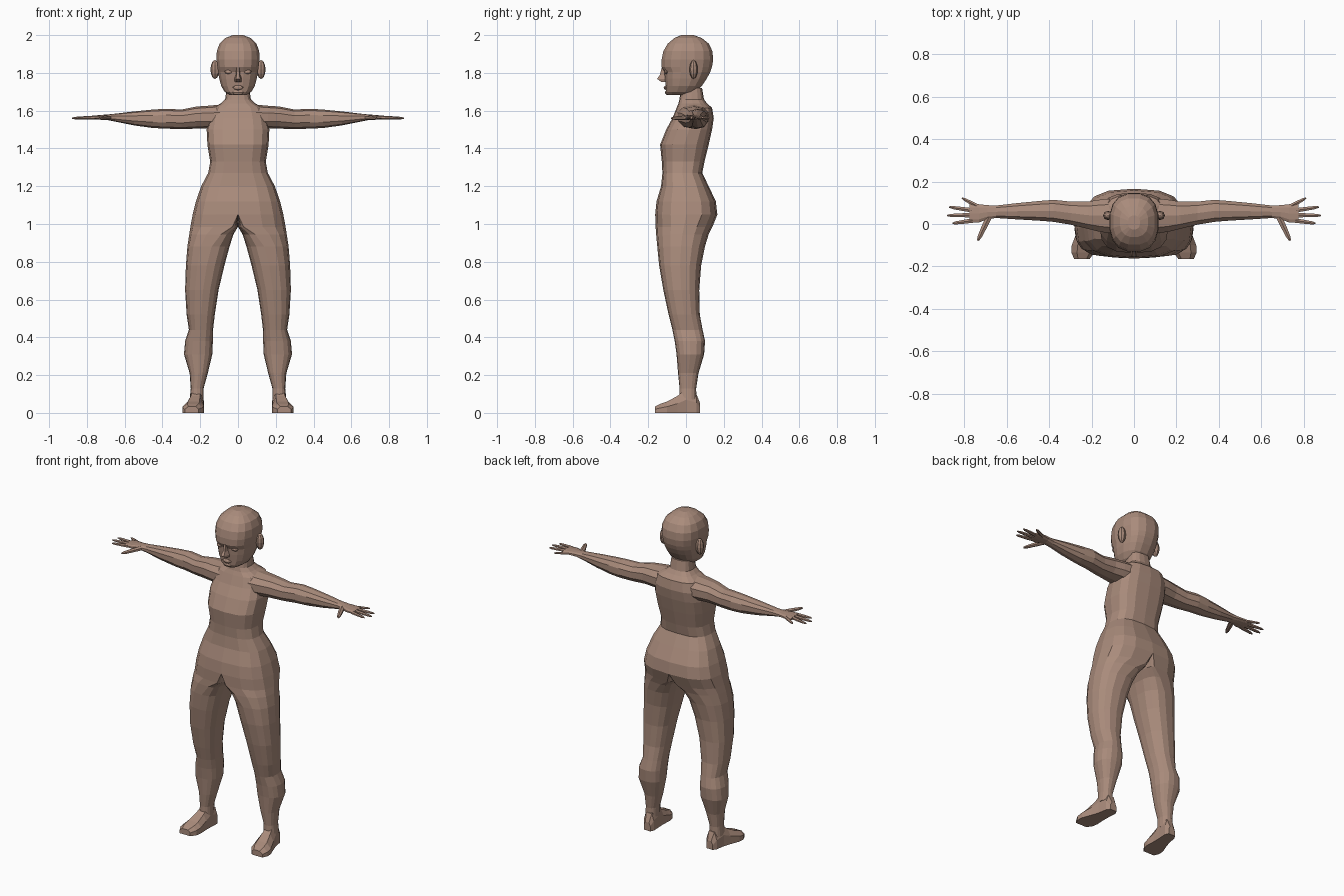
import bpy, bmesh, math
from mathutils import Vector

skin = bpy.data.materials.new("brown skin")
skin.diffuse_color = (0.40, 0.26, 0.20, 1)


def finish(name, bm, mirror=False):
    me = bpy.data.meshes.new(name)
    bm.to_mesh(me)
    bm.free()
    me.materials.append(skin)
    ob = bpy.data.objects.new(name, me)
    bpy.context.collection.objects.link(ob)
    if mirror:
        m = ob.modifiers.new("mirror", 'MIRROR')
        m.use_clip = True
        m.merge_threshold = 0.0005
    return ob


def loft(name, rings, mirror=False, split=False):
    """Skin closed rings of points; split removes the wall on the middle plane."""
    bm = bmesh.new()
    rows = [[bm.verts.new(p) for p in r] for r in rings]
    n = len(rows[0])
    for a, b in zip(rows, rows[1:]):
        for i in range(n):
            j = (i + 1) % n
            bm.faces.new((a[i], a[j], b[j], b[i]))
    bm.faces.new(rows[0])
    bm.faces.new(rows[-1])
    bmesh.ops.recalc_face_normals(bm, faces=bm.faces)
    if split:
        wall = [f for f in bm.faces if all(abs(v.co.x) < 1e-5 for v in f.verts)]
        bmesh.ops.delete(bm, geom=wall, context='FACES')
    return finish(name, bm, mirror)


def p(v, e):
    return 0.0 if abs(v) < 1e-6 else math.copysign(abs(v) ** e, v)


def oval(n, e, u0, u1, v0, v1):
    """Rounded-box outline between the given limits."""
    out = []
    for i in range(n):
        t = 2 * math.pi * (i + 0.5) / n
        out.append(((u0 + u1) / 2 + (u1 - u0) / 2 * p(math.cos(t), e),
                    (v0 + v1) / 2 + (v1 - v0) / 2 * p(math.sin(t), e)))
    return out


def blob(name, loc, scale, mirror=False, seg=8, rows=6):
    bm = bmesh.new()
    bmesh.ops.create_uvsphere(bm, u_segments=seg, v_segments=rows, radius=1)
    for v in bm.verts:
        v.co = Vector(loc) + Vector([a * b for a, b in zip(v.co, scale)])
    return finish(name, bm, mirror)


# Torso and leg: half body, mirrored (z, ring centre x, inner x, outer x, front y, back y)
BODY = [
    (1.72, 0, 0, .060, -.025, .085), (1.66, 0, 0, .068, -.035, .095),
    (1.638, 0, 0, .092, -.04, .112), (1.615, 0, 0, .135, -.05, .138),
    (1.56, 0, 0, .155, -.072, .147), (1.50, 0, 0, .166, -.105, .138),
    (1.42, 0, 0, .162, -.137, .120), (1.33, 0, 0, .147, -.128, .098),
    (1.27, 0, 0, .158, -.125, .086), (1.20, 0, 0, .195, -.132, .120),
    (1.12, 0, 0, .223, -.156, .158), (1.05, 0, 0, .240, -.163, .166),
    (.985, .03, 0, .252, -.161, .140), (.945, .09, .024, .258, -.158, .120),
    (.88, .14, .045, .268, -.152, .100), (.78, .165, .072, .276, -.142, .080),
    (.65, .185, .103, .280, -.120, .070), (.52, .195, .123, .272, -.092, .073),
    (.44, .198, .132, .260, -.072, .088), (.38, .205, .133, .280, -.060, .101),
    (.31, .208, .136, .286, -.050, .096), (.21, .210, .160, .256, -.042, .066),
    (.13, .217, .182, .250, -.034, .054), (.07, .219, .182, .256, -.035, .055),
]


def body_ring(z, cx, xi, xo, yf, yb):
    e = 0.72 if z > 1 else 0.82
    ring = []
    for i in range(16):
        t = -math.pi / 2 + math.pi * i / 8
        c = p(math.cos(t), e)
        x = cx + c * (xo - cx if c > 0 else cx - xi)
        ring.append((x, (yf + yb) / 2 + (yb - yf) / 2 * p(math.sin(t), e), z))
    return ring


loft("body_and_legs", [body_ring(*r) for r in BODY], True, True)

# Feet: (y, centre x, half width, top z)
FOOT = [(.075, .212, .022, .05), (.055, .214, .034, .10), (0, .22, .037, .125),
        (-.045, .228, .044, .09), (-.10, .237, .056, .06),
        (-.135, .241, .054, .048), (-.165, .245, .036, .034)]
loft("foot", [[(cx - w, y, 0), (cx + w, y, 0), (cx + w, y, h * .55),
               (cx + w * .5, y, h), (cx - w * .6, y, h), (cx - w, y, h * .6)]
              for y, cx, w, h in FOOT], True)

# Arms and palms: (x, y limits, z limits)
ARM = [(.09, -.05, .125, 1.50, 1.632), (.16, -.04, .118, 1.505, 1.626),
       (.22, -.025, .108, 1.505, 1.622), (.30, -.005, .108, 1.502, 1.606),
       (.38, .008, .116, 1.505, 1.61), (.45, .014, .11, 1.508, 1.606),
       (.55, .02, .10, 1.522, 1.596), (.65, .027, .088, 1.542, 1.584),
       (.69, .022, .09, 1.55, 1.58), (.73, .005, .095, 1.552, 1.577),
       (.775, .005, .095, 1.555, 1.573)]
loft("arm", [[(x, u, v) for u, v in oval(10, .85, a, b, c, d)]
             for x, a, b, c, d in ARM], True)

# Fingers and thumb: base xy, tip xy, thickness
FINGERS = [("thumb", (.68, .04), (.735, -.078), .015),
           ("index_finger", (.76, .016), (.855, .003), .011),
           ("middle_finger", (.76, .042), (.88, .04), .011),
           ("ring_finger", (.76, .064), (.87, .08), .011),
           ("little_finger", (.735, .083), (.81, .122), .010)]
for name, a, b, r in FINGERS:
    a, b = Vector((*a, 1.564)), Vector((*b, 1.56))
    d = (b - a).normalized()
    side = Vector((-d.y, d.x, 0))
    loft(name, [[a.lerp(b, t) + side * u + Vector((0, 0, v))
                 for u, v in oval(6, 1, -r * s, r * s, -r * s * .8, r * s * .8)]
                for t, s in ((0, 1.1), (.5, .95), (.85, .75), (1, .35))], True)

# Head: (z, half width, front y, back y)
HEAD = [(1.682, .045, -.098, .03), (1.70, .072, -.106, .055), (1.73, .090, -.108, .085),
        (1.77, .101, -.113, .112), (1.805, .107, -.116, .130), (1.832, .111, -.131, .140),
        (1.87, .116, -.131, .146), (1.915, .114, -.122, .142), (1.955, .099, -.098, .122),
        (1.985, .067, -.062, .084), (2.0, .028, -.026, .040)]
loft("head", [[(x, y, z) for x, y in oval(16, .8, -w, w, f, b)] for z, w, f, b in HEAD])

# Face details and ears
loft("nose", [[(-w, -.10, z), (-w * .5, y, z), (w * .5, y, z), (w, -.10, z)]
              for z, w, y in ((1.83, .012, -.128), (1.79, .014, -.138),
                              (1.768, .022, -.153), (1.752, .02, -.13))])
blob("lips", (0, -.106, 1.722), (.03, .012, .012))
blob("chin", (0, -.092, 1.696), (.035, .02, .014))
blob("eyelid", (.048, -.102, 1.806), (.024, .014, .012), True)
blob("ear", (.122, .04, 1.818), (.024, .022, .05), True)
